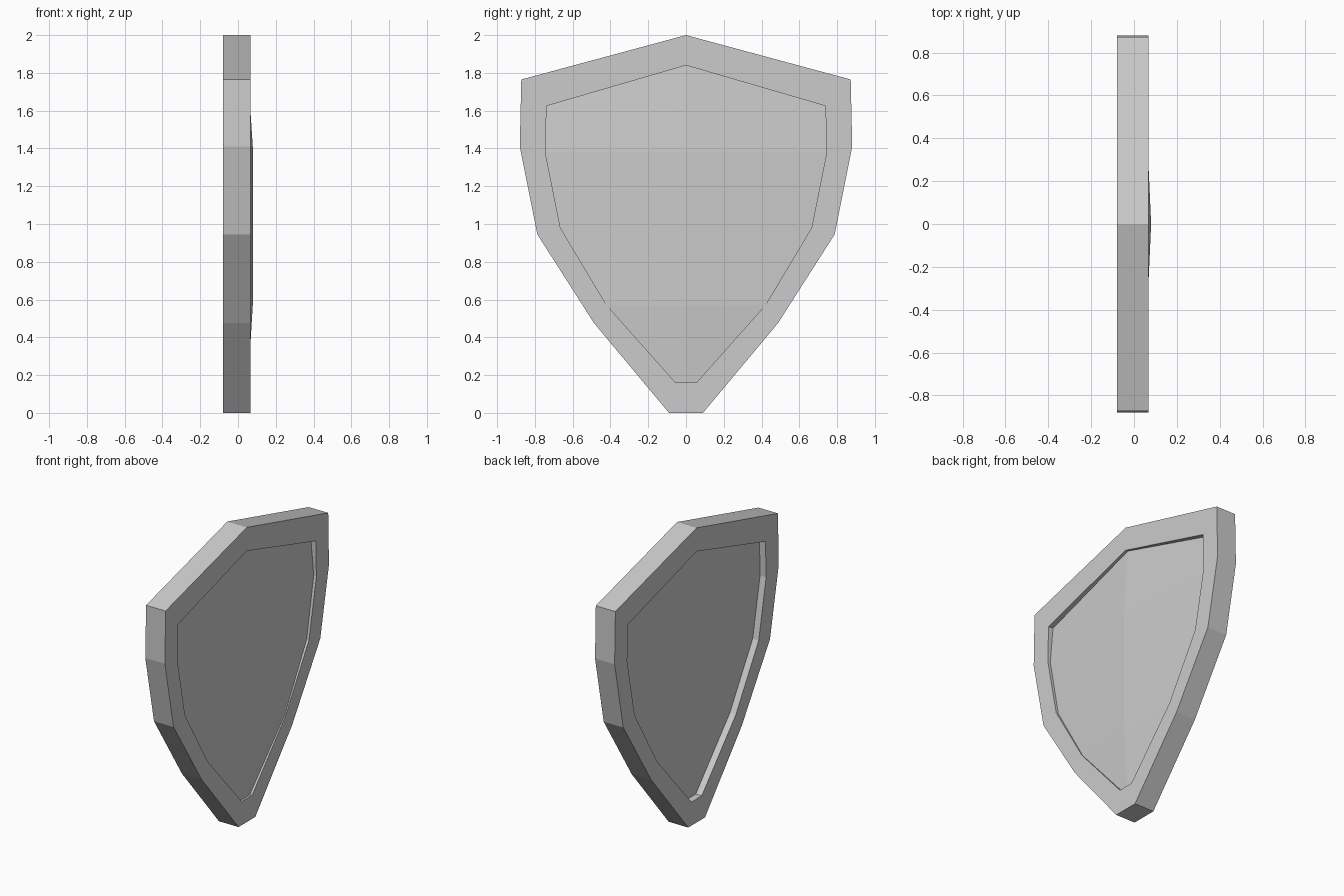
import bpy, bmesh

if "Cube" in bpy.data.objects:
    bpy.data.objects.remove(bpy.data.objects["Cube"])

# Half outlines (y, z) from bottom to top; the last point is the centre peak
OUTER = [(0.09, 0), (0.487, 0.475), (0.787, 0.945), (0.88, 1.41), (0.872, 1.765), (0, 2.0)]
INNER = [(0.055, 0.16), (0.42, 0.57), (0.665, 0.98), (0.745, 1.38), (0.738, 1.625), (0, 1.84)]
FRONT, BACK = 0.067, -0.08


def make_object(name, bm):
    bmesh.ops.recalc_face_normals(bm, faces=bm.faces)
    mesh = bpy.data.meshes.new(name)
    bm.to_mesh(mesh)
    bm.free()
    obj = bpy.data.objects.new(name, mesh)
    bpy.context.collection.objects.link(obj)
    return obj


def full_loop(half):
    return half + [(-y, z) for y, z in reversed(half[:-1])]


# Raised rim: four matching loops bridged into a closed ring
bm = bmesh.new()
loops = []
for half, x in ((OUTER, FRONT), (OUTER, BACK), (INNER, BACK), (INNER, FRONT)):
    loops.append([bm.verts.new((x, y, z)) for y, z in full_loop(half)])
n = len(loops[0])
for k in range(4):
    a, b = loops[k], loops[(k + 1) % 4]
    for i in range(n):
        j = (i + 1) % n
        bm.faces.new((a[i], a[j], b[j], b[i]))
make_object("shield_rim", bm)


# Panel set into the rim: bowed front, flat recessed back
def bow(y, z):
    return 0.08 - 0.045 * abs(y) - 0.07 * max(0, z - 1.4) - 0.06 * max(0, 0.6 - z)


def flat(y, z):
    return -0.035


peak = INNER[-1][1]
w_top, z_top = INNER[-2]
rows = []
for w, z in INNER[:-2]:
    rows.append([(w * k / 3, z) for k in range(-3, 4)])
top = [(w_top * k / 3, peak - (peak - z_top) * abs(k) / 3) for k in range(-3, 4)]
rows.append([((a[0] + b[0]) / 2, (a[1] + b[1]) / 2) for a, b in zip(rows[-1], top)])
rows.append(top)

bm = bmesh.new()
for depth in (bow, flat):
    grid = [[bm.verts.new((depth(y, z), y, z)) for y, z in row] for row in rows]
    for lo, hi in zip(grid, grid[1:]):
        for k in range(6):
            bm.faces.new((lo[k], lo[k + 1], hi[k + 1], hi[k]))
make_object("shield_panel", bm)
